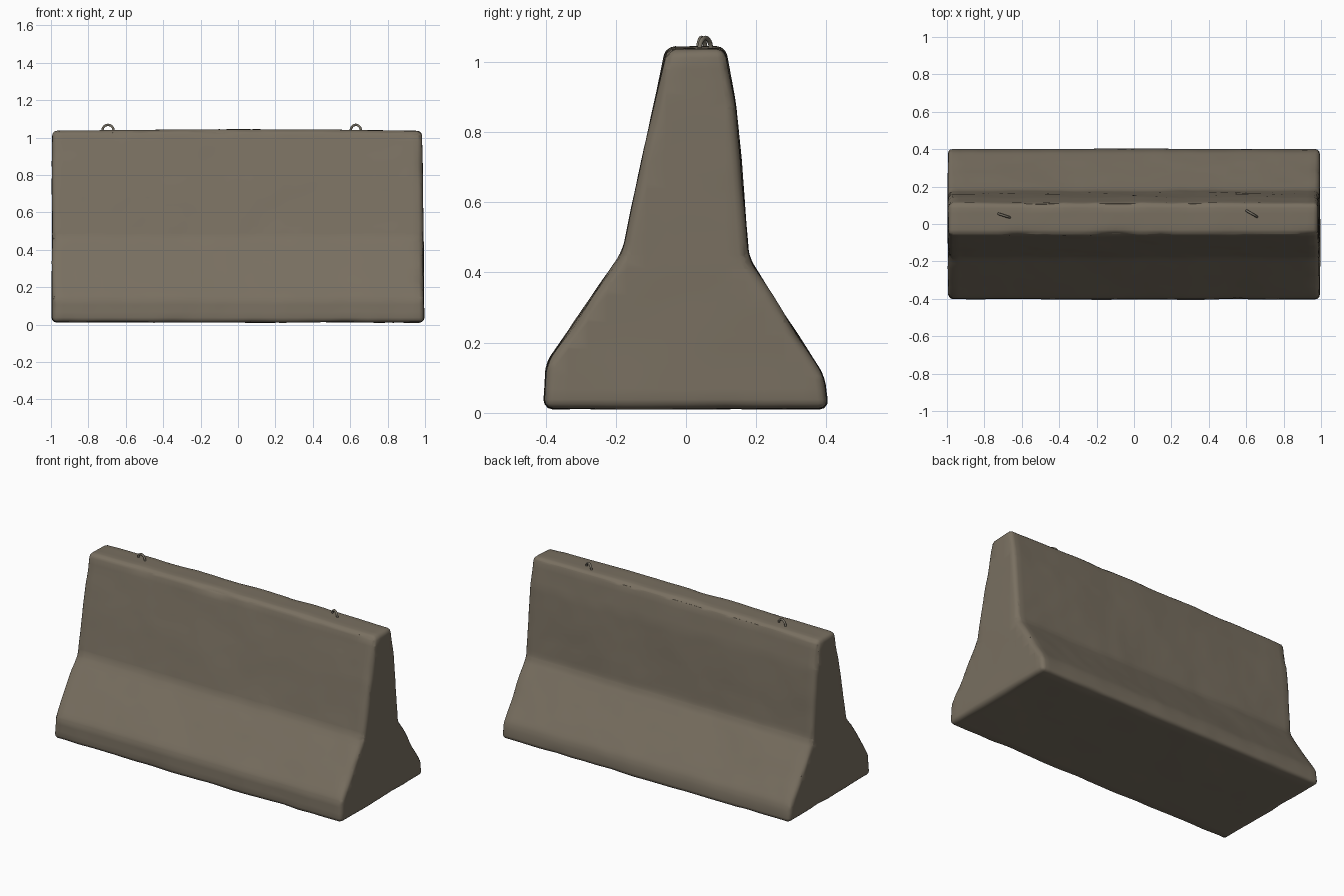
import bpy, bmesh, math
from mathutils import Vector, noise

if "Cube" in bpy.data.objects:
    bpy.data.objects.remove(bpy.data.objects["Cube"])


def material(name, color):
    m = bpy.data.materials.new(name)
    m.diffuse_color = (*color, 1)
    m.use_nodes = True
    m.node_tree.nodes["Principled BSDF"].inputs["Base Color"].default_value = m.diffuse_color
    return m


concrete = material("weathered_concrete", (0.19, 0.16, 0.118))
steel = material("dull_steel", (0.18, 0.16, 0.125))


def finish(bm, name, mat, angle=50):
    mesh = bpy.data.meshes.new(name)
    bm.to_mesh(mesh)
    bm.free()
    ob = bpy.data.objects.new(name, mesh)
    bpy.context.collection.objects.link(ob)
    mesh.materials.append(mat)
    bpy.ops.object.select_all(action='DESELECT')
    ob.select_set(True)
    bpy.context.view_layer.objects.active = ob
    bpy.ops.object.shade_smooth_by_angle(angle=math.radians(angle))
    return ob


# barrier cross-section (y, z): wide foot, sloped skirt, narrow stem
profile = [(-0.405, 0.012), (-0.398, 0.14), (-0.18, 0.46), (-0.057, 1.04),
           (0.112, 1.04), (0.142, 0.87), (0.178, 0.44), (0.392, 0.105),
           (0.405, 0.012)]

bm = bmesh.new()
face = bm.faces.new([bm.verts.new((-0.995, y, z)) for y, z in profile])
ext = bmesh.ops.extrude_face_region(bm, geom=[face])
for v in ext['geom']:
    if isinstance(v, bmesh.types.BMVert):
        v.co.x = 0.995
bmesh.ops.recalc_face_normals(bm, faces=bm.faces)

# worn, rounded edges
bmesh.ops.bevel(bm, geom=bm.edges[:], offset=0.026, offset_type='OFFSET',
                segments=3, profile=0.5, affect='EDGES', clamp_overlap=True)


# slice into a fine grid so the surface can be roughened
def slices(axis, lo, hi, count):
    for i in range(1, count):
        co, no = Vector(), Vector()
        co[axis] = lo + (hi - lo) * i / count
        no[axis] = 1
        bmesh.ops.bisect_plane(bm, geom=bm.verts[:] + bm.edges[:] + bm.faces[:],
                               plane_co=co, plane_no=no, dist=1e-4)


slices(0, -0.97, 0.97, 56)
slices(2, 0.03, 1.02, 26)
slices(1, -0.39, 0.39, 14)
bmesh.ops.triangulate(bm, faces=[f for f in bm.faces if len(f.verts) > 4])
bm.normal_update()

# broad dents everywhere, chips along the edges, gentle crown on the top
moves = []
for v in bm.verts:
    p, n = v.co.copy(), v.normal.copy()
    worn = min(1, 4 * (1 - max(abs(n.x), abs(n.y), abs(n.z)))) \
        if abs(p.x) > 0.96 or p.z < 0.05 or p.z > 1.0 else 0
    d = 0.004 * noise.noise(p * 3.5) + 0.0015 * noise.noise(p * 11)
    d -= 0.014 * worn * max(0, noise.noise(p * 6 + Vector((4, 1, 7))))
    move = n * d
    move.z += 0.007 * (0.6 - p.x * p.x) * max(0, (p.z - 0.8) / 0.24)
    if p.x > 0.9:
        move.x -= 0.010 * p.z
    moves.append((v, move))
for v, move in moves:
    v.co += move
finish(bm, "concrete_barrier", concrete)


# bent steel bars for lifting, set into the top
def lifting_loop(name, x, y, turn):
    bm = bmesh.new()
    rings = []
    path = [(-0.034, -0.03)] + [(-0.032 * math.cos(a), 0.032 * math.sin(a))
                                for a in [math.pi * i / 12 for i in range(13)]] + [(0.034, -0.03)]
    for i, (u, w) in enumerate(path):
        a = math.pi * min(max(i - 1, 0), 12) / 12
        ring = []
        for k in range(8):
            t = 2 * math.pi * k / 8
            r, s = 0.0065 * math.cos(t), 0.0065 * math.sin(t)
            lx, lz = u - r * math.cos(a), w + r * math.sin(a)
            ring.append(bm.verts.new((x + lx * math.cos(turn) - s * math.sin(turn),
                                      y + lx * math.sin(turn) + s * math.cos(turn),
                                      1.036 + lz)))
        rings.append(ring)
    for a, b in zip(rings, rings[1:]):
        for k in range(8):
            bm.faces.new((a[k], a[(k + 1) % 8], b[(k + 1) % 8], b[k]))
    bmesh.ops.recalc_face_normals(bm, faces=bm.faces)
    finish(bm, name, steel)


lifting_loop("left_lifting_loop", -0.695, 0.045, math.radians(-18))
lifting_loop("right_lifting_loop", 0.63, 0.055, math.radians(-30))
